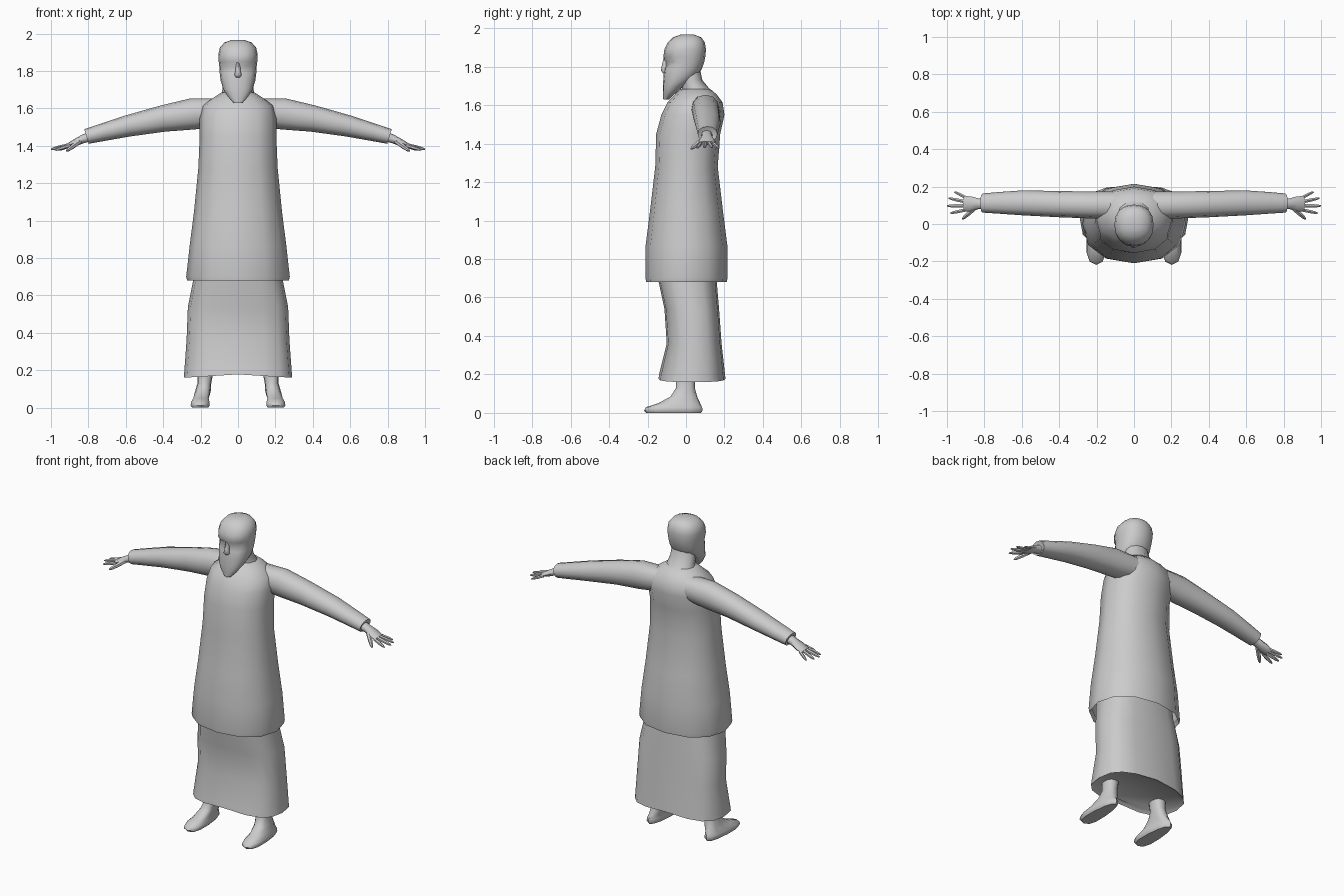
import bpy, bmesh, math
from mathutils import Vector

grey = bpy.data.materials.new("plain grey")
grey.diffuse_color = (0.6, 0.6, 0.6, 1)


def power(c, p):
    return math.copysign(abs(c) ** p, c)


def ring(c, u, v, n, p=1.0):
    """Rounded loop around c with half axes u and v; p below 1 is boxier."""
    c, u, v = Vector(c), Vector(u), Vector(v)
    return [c + u * power(math.sin(a), p) + v * power(math.cos(a), p)
            for a in (2 * math.pi * i / n for i in range(n))]


def level(z, hx, front, back, n, p=1.0, x=0.0):
    """Horizontal loop between two y limits."""
    return ring((x, (front + back) / 2, z), (hx, 0, 0), (0, (front - back) / 2, 0), n, p)


def build(name, lofts, mirror=False, angle=50):
    """Skin each loft (rings, cap start, cap end) into one object."""
    bm = bmesh.new()
    for rings, cap_a, cap_b in lofts:
        rows = [[bm.verts.new(co) for co in r] for r in rings]
        n = len(rows[0])
        for a, b in zip(rows, rows[1:]):
            for i in range(n):
                j = (i + 1) % n
                bm.faces.new((a[i], a[j], b[j], b[i]))
        if cap_a:
            bm.faces.new(rows[0][::-1])
        if cap_b:
            bm.faces.new(rows[-1])
    bmesh.ops.recalc_face_normals(bm, faces=bm.faces)
    me = bpy.data.meshes.new(name)
    bm.to_mesh(me)
    bm.free()
    me.materials.append(grey)
    ob = bpy.data.objects.new(name, me)
    bpy.context.collection.objects.link(ob)
    if mirror:
        ob.modifiers.new("mirror", 'MIRROR')
    bpy.ops.object.select_all(action='DESELECT')
    ob.select_set(True)
    bpy.context.view_layer.objects.active = ob
    bpy.ops.object.shade_smooth_by_angle(angle=math.radians(angle))
    return ob


# Tunic, from a folded hem up to the collar
tunic = [(0.71, .262, -.195, .200), (0.68, .272, -.208, .213), (0.70, .277, -.210, .215),
         (0.87, .258, -.210, .215), (1.05, .235, -.187, .192), (1.28, .212, -.160, .165),
         (1.45, .205, -.155, .178), (1.55, .205, -.128, .200), (1.615, .19, -.095, .190),
         (1.655, .135, -.055, .160), (1.685, .09, -.025, .125)]
build("tunic", [([level(*t, 12, .88) for t in tunic], False, True)])

# Skirt with a hem that dips at the sides
skirt = [(.74, .235, -.145, .155), (.68, .24, -.142, .16), (.54, .268, -.112, .172),
         (.36, .275, -.100, .185), (.20, .288, -.140, .203), (.178, .29, -.143, .205),
         (.195, .27, -.125, .185)]
rows = [level(*s, 16, .72) for s in skirt]
for r in rows[-3:]:
    for co in r:
        co.z -= .018 * abs(co.x) / .29
build("skirt", [(rows, False, True)])

# Neck
neck = [(1.64, .10, -.03, .155), (1.69, .085, -.02, .118), (1.73, .08, -.03, .085),
        (1.80, .075, -.04, .07)]
build("neck", [([level(*k, 12) for k in neck], True, True)])

# Head tapering into a pointed beard
head = [(1.628, .022, -.118, -.088), (1.66, .052, -.120, -.055), (1.70, .078, -.120, -.01),
        (1.75, .093, -.117, .062), (1.79, .098, -.112, .083), (1.825, .100, -.110, .095),
        (1.85, .103, -.118, .100), (1.89, .105, -.112, .104), (1.925, .097, -.095, .098),
        (1.952, .073, -.068, .080), (1.966, .035, -.030, .045)]
rows = [level(*h, 16, .88) for h in head]
for co in rows[5]:                       # eye sockets
    if co.y < -.06 and abs(co.x) > .02:
        co.y += .018
build("head_and_beard", [(rows, True, True)])

# Nose
nose = [(1.845, .010, -.117, -.09), (1.80, .014, -.127, -.09), (1.778, .020, -.130, -.09),
        (1.765, .014, -.118, -.09)]
build("nose", [([level(*k, 8) for k in nose], True, True)])

# Sleeves: x, centre z, half height, centre y, half depth
sleeve = [(.08, 1.583, .070, .100, .075), (.24, 1.571, .083, .102, .072),
          (.40, 1.546, .070, .106, .070), (.59, 1.506, .056, .113, .067),
          (.72, 1.473, .046, .113, .058), (.81, 1.450, .039, .112, .051),
          (.805, 1.450, .031, .112, .042)]
build("sleeves", [([ring((x, y, z), (0, hy, 0), (.012, 0, hz), 12, .92)
                    for x, z, hz, y, hy in sleeve], True, True)], mirror=True)

# Hands: palm plus four fingers and a thumb
palm = [(.79, 1.450, .026, .030), (.83, 1.436, .022, .028), (.87, 1.418, .018, .040),
        (.908, 1.402, .010, .041)]
lofts = [([ring((x, .108, z), (0, hy, 0), (.006, 0, hz), 8, .9)
           for x, z, hz, hy in palm], True, True)]
digits = [((.90, .075, 1.402), (.982, .058, 1.377), .010), ((.90, .097, 1.404), (1.0, .097, 1.381), .011),
          ((.90, .119, 1.404), (.992, .138, 1.380), .010), ((.895, .140, 1.403), (.960, .172, 1.377), .009),
          ((.845, .090, 1.424), (.918, .026, 1.372), .013)]
for a, b, r in digits:
    a, b = Vector(a), Vector(b)
    side = (b - a).cross(Vector((0, 0, 1))).normalized()
    up = side.cross(b - a).normalized()
    lofts.append(([ring(a.lerp(b, t), side * r * s, up * r * s, 6)
                   for t, s in ((0, 1), (.5, 1), (.85, .75), (1, .3))], True, True))
build("hands", lofts, mirror=True)

# Bare feet and ankles, narrower at the heel
foot = [(0, .052, -.208, .078, .202), (.012, .062, -.218, .086, .202), (.03, .060, -.208, .084, .202),
        (.05, .050, -.145, .074, .198), (.085, .042, -.080, .058, .188),
        (.13, .037, -.052, .046, .180), (.18, .042, -.052, .048, .176), (.26, .045, -.055, .05, .172)]
rows = []
for z, hx, f, b, x in foot:
    r = level(z, hx, f, b, 12, .8, x)
    for co in r:
        if z < .06:
            co.x = x + (co.x - x) * (1 - .35 * (co.y - f) / (b - f))
    rows.append(r)
build("feet", [(rows, True, True)], mirror=True)
